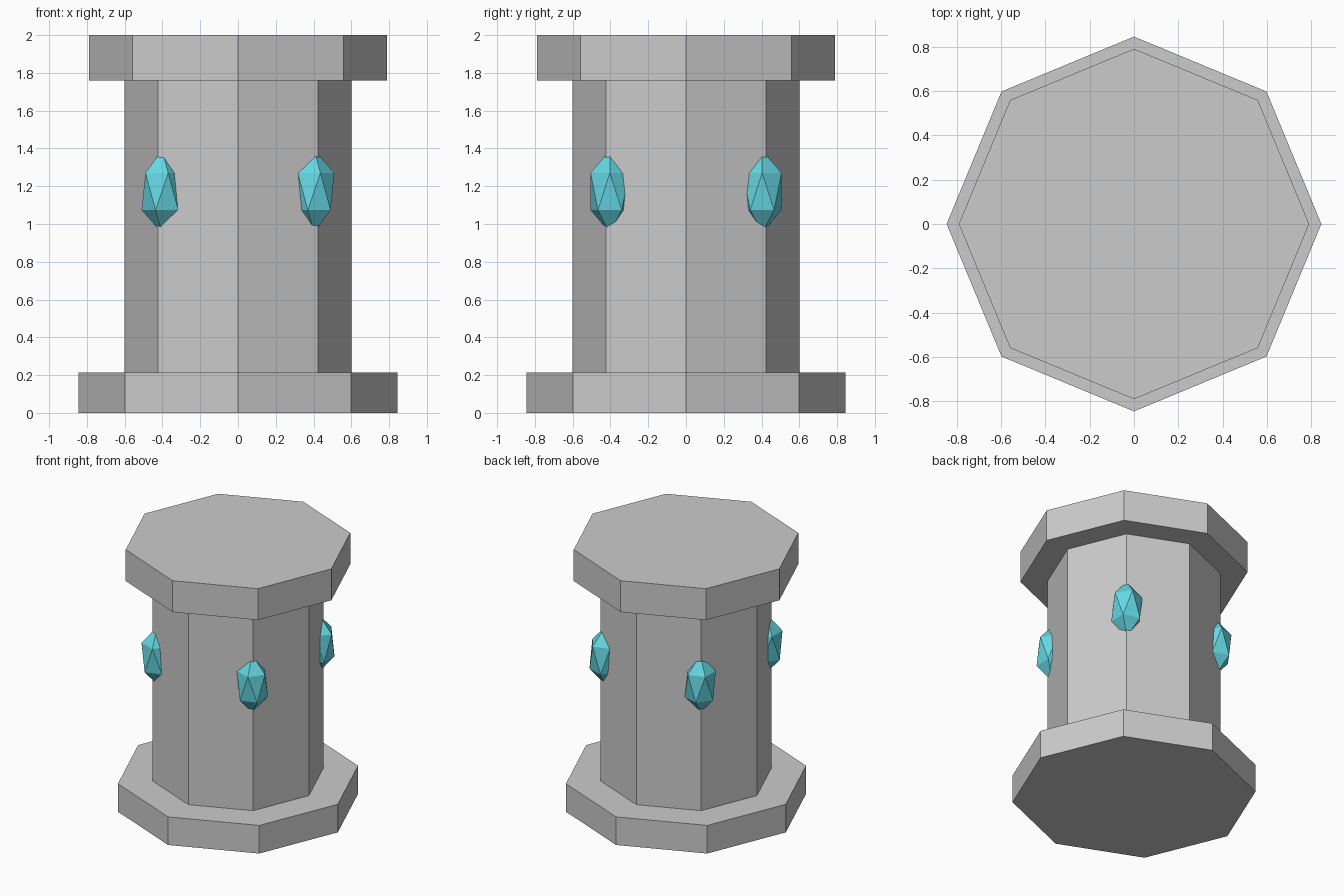
import bpy
import math

if "Cube" in bpy.data.objects:
    bpy.data.objects.remove(bpy.data.objects["Cube"])


def octagon(name, radius, bottom, top):
    """Flat-sided octagonal drum with corners on the x and y axes."""
    bpy.ops.mesh.primitive_cylinder_add(
        vertices=8, radius=radius, depth=top - bottom,
        location=(0, 0, (bottom + top) / 2))
    bpy.context.object.name = name


def crystal(name, angle):
    """Stretched low-poly gem half sunk into a column corner."""
    dist = 0.57
    bpy.ops.mesh.primitive_ico_sphere_add(
        subdivisions=1, radius=0.12,
        location=(dist * math.cos(angle), dist * math.sin(angle), 1.172))
    gem = bpy.context.object
    gem.name = name
    gem.scale.z = 1.83
    gem.data.materials.append(cyan)


cyan = bpy.data.materials.new("cyan_crystal")
cyan.diffuse_color = (0.13, 0.68, 0.76, 1)
cyan.use_nodes = True
cyan.node_tree.nodes["Principled BSDF"].inputs["Base Color"].default_value = cyan.diffuse_color

# Stone pedestal
octagon("base", 0.845, 0.0, 0.215)
octagon("column", 0.6, 0.215, 1.76)
octagon("cap", 0.79, 1.76, 2.0)

# Crystals on the four diagonal corners
for i in range(4):
    crystal(f"crystal_{i + 1}", math.radians(45 + 90 * i))
